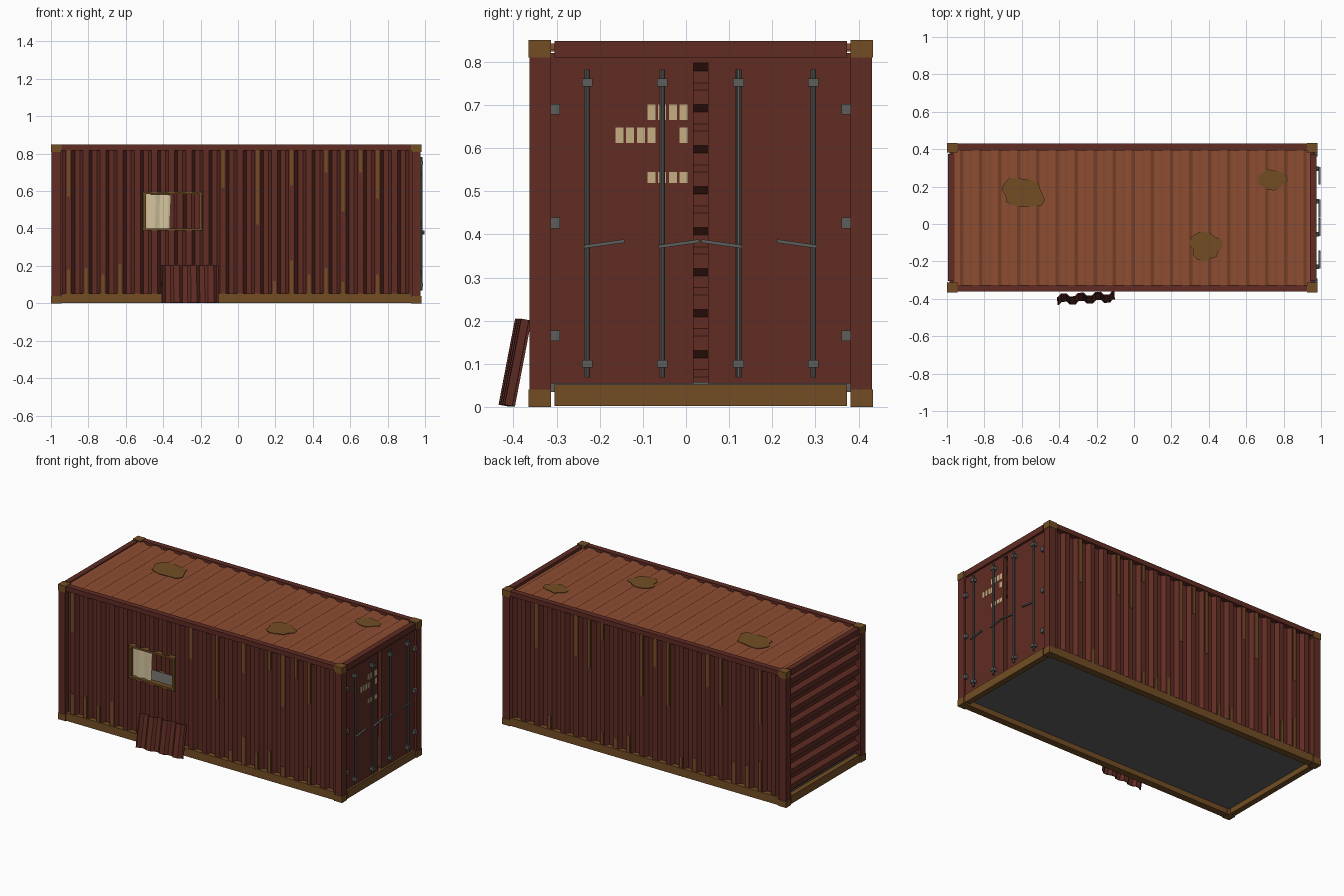
import bpy, bmesh, math, random
from mathutils import Vector

if "Cube" in bpy.data.objects:
    bpy.data.objects.remove(bpy.data.objects["Cube"])

random.seed(4)
YC, HY = 0.034, 0.399            # body centre and half width in y
X0, X1, H = -1.0, 0.98, 0.85


def material(name, r, g, b):
    m = bpy.data.materials.new(name)
    m.diffuse_color = (r, g, b, 1)
    m.use_nodes = True
    m.node_tree.nodes["Principled BSDF"].inputs["Base Color"].default_value = m.diffuse_color
    return m


RED = material("red_paint", 0.115, 0.025, 0.017)
ROOF = material("roof_paint", 0.27, 0.075, 0.032)
RUST = material("rust", 0.17, 0.076, 0.018)
STEEL = material("steel", 0.11, 0.11, 0.105)
FLOOR = material("floor_grey", 0.12, 0.12, 0.115)
CLOTH = material("cloth", 0.66, 0.56, 0.34)
CREAM = material("cream", 0.55, 0.43, 0.22)


def finish(name, bm, mat):
    me = bpy.data.meshes.new(name)
    bm.to_mesh(me)
    bm.free()
    ob = bpy.data.objects.new(name, me)
    bpy.context.collection.objects.link(ob)
    me.materials.append(mat)
    return ob


def box(name, x, y, z, mat):
    """Box from (min, max) pairs."""
    bm = bmesh.new()
    bmesh.ops.create_cube(bm, size=1)
    for v in bm.verts:
        v.co = Vector([r[0] if c < 0 else r[1] for c, r in zip(v.co, (x, y, z))])
    return finish(name, bm, mat)


def corrugate(a, b, p, c0, extra=()):
    """Trapezoid wave breakpoints (u, 0..1) between a and b, crests at c0 + k*p."""
    def wave(u):
        t = abs(((u - c0) / p + 0.5) % 1 - 0.5)
        return min(1, max(0, (0.34 - t) / 0.18))
    us = {a, b, *extra}
    for k in range(-30, 31):
        us |= {c0 + (k + s) * p for s in (-0.34, -0.16, 0.16, 0.34)}
    return [(u, wave(u)) for u in sorted(us) if a <= u <= b]


def sheet(name, pts, levels, place, mat, hole=None, thick=0.006):
    """Sweep a profile over levels; leave out cells inside the hole."""
    bm = bmesh.new()
    g = [[bm.verts.new(place(u, d, v)) for v in levels] for u, d in pts]
    for i in range(len(pts) - 1):
        for j in range(len(levels) - 1):
            u, v = (pts[i][0] + pts[i + 1][0]) / 2, (levels[j] + levels[j + 1]) / 2
            if hole and hole[0] < u < hole[1] and hole[2] < v < hole[3]:
                continue
            bm.faces.new((g[i][j], g[i + 1][j], g[i + 1][j + 1], g[i][j + 1]))
    ob = finish(name, bm, mat)
    s = ob.modifiers.new("thickness", 'SOLIDIFY')
    s.thickness, s.offset = thick, 0
    return ob


# corner posts and castings
for sx, xr, xp in (("left", (X0, -0.945), (-0.997, -0.95)), ("right", (0.925, X1), (0.93, 0.977))):
    for s, side in ((-1, "front"), (1, "back")):
        yr = sorted((YC + s * HY, YC + s * (HY - 0.052)))
        yp = sorted((YC + s * (HY - 0.002), YC + s * (HY - 0.052)))
        box(f"post_{side}_{sx}", xp, yp, (0.04, 0.81), RED)
        for lv, zr in (("bottom", (0, 0.04)), ("top", (0.81, H))):
            box(f"casting_{side}_{sx}_{lv}", xr, yr, zr, RUST)

# rails along the sides and across the ends
for s, side in ((-1, "front"), (1, "back")):
    box(f"bottom_rail_{side}", (-0.945, 0.925), sorted((YC + s * 0.395, YC + s * 0.352)), (0.002, 0.052), RUST)
    box(f"top_rail_{side}", (-0.945, 0.925), sorted((YC + s * 0.396, YC + s * 0.36)), (0.818, 0.848), RED)
for sx, xr in (("left", (-0.995, -0.96)), ("right", (0.94, 0.975))):
    box(f"bottom_rail_{sx}", xr, (-0.305, 0.373), (0.002, 0.052), RUST)
    box(f"top_rail_{sx}", xr, (-0.305, 0.373), (0.81, 0.848), RED)
box("door_header", (0.935, 0.962), (-0.313, 0.381), (0.798, 0.82), RED)

# floor
box("floor", (-0.965, 0.945), (-0.32, 0.388), (0.035, 0.058), FLOOR)

# corrugated side walls, the front one with a cut window
P, C0 = 0.0917, -0.905
WIN = (-0.5, -0.2, 0.395, 0.59)
sheet("wall_front", corrugate(-0.95, 0.93, P, C0, WIN[:2]), (0.048, WIN[2], WIN[3], 0.822),
      lambda u, d, v: (u, YC - 0.362 - 0.024 * d, v), RED, WIN)
sheet("wall_back", corrugate(-0.95, 0.93, P, C0), (0.048, 0.822),
      lambda u, d, v: (u, YC + 0.362 + 0.024 * d, v), RED)

# end wall with horizontal corrugation
sheet("wall_end", corrugate(0.05, 0.815, 0.095, 0.1), (-0.314, 0.382),
      lambda u, d, v: (-0.957 - 0.028 * d, v, u), RED)

# roof sheet
sheet("roof", corrugate(-0.965, 0.945, 0.102, -0.54), (-0.33, 0.398),
      lambda u, d, v: (u, v, 0.827 + 0.012 * d), ROOF)

# rust patches on the roof
for i, (x, y, rx, ry, n) in enumerate(((-0.59, 0.165, 0.13, 0.105, 17), (0.385, -0.12, 0.1, 0.092, 15),
                                       (0.74, 0.235, 0.083, 0.066, 13))):
    bm = bmesh.new()
    ring = []
    for k in range(n):
        a, r = math.tau * k / n, random.uniform(0.68, 1.0)
        ring.append(bm.verts.new((x + rx * r * math.cos(a), y + ry * r * math.sin(a), 0.842)))
    f = bm.faces.new(ring)
    ext = bmesh.ops.extrude_face_region(bm, geom=[f])
    bmesh.ops.translate(bm, vec=(0, 0, 0.003), verts=[e for e in ext["geom"] if isinstance(e, bmesh.types.BMVert)])
    bmesh.ops.recalc_face_normals(bm, faces=bm.faces)
    finish(f"roof_rust_{i}", bm, RUST)

# rust streaks: corrugation index -> end height, from the top and from the bottom
DOWN = {-1: {0: .57, 9: .62, 11: .42, 13: .63, 15: .7, 16: .49, 17: .7, 18: .56},
        1: {1: .48, 4: .52, 5: .61, 8: .42, 9: .64, 10: .43, 13: .71, 14: .51, 15: .56, 18: .54}}
UP = {-1: {0: .18, 1: .19, 2: .155, 3: .21, 12: .12, 13: .23, 14: .155, 15: .19, 16: .115, 18: .155},
      1: {1: .24, 2: .19, 3: .19, 6: .14, 7: .12, 11: .16, 12: .12, 13: .13, 17: .14}}
for s, side in ((-1, "front"), (1, "back")):
    yr = sorted((YC + s * 0.386, YC + s * 0.3915))
    for tag, table in (("upper", DOWN), ("lower", UP)):
        for k, z in table[s].items():
            zr = (z, 0.82) if tag == "upper" else (0.05, z)
            x = C0 + k * P
            box(f"streak_{side}_{tag}_{k}", (x - 0.008, x + 0.008), yr, zr, RUST)

# window frame
fy = (-0.361, -0.325)
for n, z in (("bottom", WIN[2]), ("top", WIN[3])):
    box(f"window_frame_{n}", (-0.511, -0.189), fy, (z - 0.006, z + 0.006), RUST)
for n, x in (("left", WIN[0]), ("right", WIN[1])):
    box(f"window_frame_{n}", (x - 0.007, x + 0.007), fy, WIN[2:], RUST)

# curtain
cur = sheet("curtain", [(i / 12, 0.005 * math.sin(i * 1.05)) for i in range(13)], (0.393, 0.49, 0.584),
            lambda u, d, v: (-0.5 + u * (0.134 + 0.04 * (v - 0.39)), -0.34 + d, v - 0.004 * u),
            CLOTH, thick=0.003)

# cut-out wall panel leaning on the front
panel = sheet("cut_panel", corrugate(-0.154, 0.154, P, 0.02), (0, 0.203),
              lambda u, d, v: (u, 0.008 - 0.017 * d, v), RED)
panel.location = (-0.256, -0.415, 0.003)
panel.rotation_euler = (-0.19, 0, 0.05)

# doors, with a gap between them
box("door_left", (0.945, 0.965), (-0.313, 0.017), (0.054, 0.798), RED)
box("door_right", (0.945, 0.965), (0.051, 0.381), (0.054, 0.798), RED)

# locking bars with brackets and handles
for i, (y, lo, hi, s) in enumerate(((-0.229, -0.237, -0.142, 1), (-0.055, -0.064, 0.031, 1),
                                    (0.122, 0.035, 0.13, -1), (0.295, 0.21, 0.304, -1))):
    bm = bmesh.new()
    bmesh.ops.create_cone(bm, cap_ends=True, segments=10, radius1=0.0068, radius2=0.0068, depth=0.714)
    bar = finish(f"lock_bar_{i}", bm, STEEL)
    bar.location = (0.98, y, 0.425)
    for z in (0.1, 0.752):
        box(f"bar_bracket_{i}_{int(z * 100)}", (0.963, 0.99), (y - 0.0125, y + 0.0125), (z - 0.009, z + 0.009), STEEL)
    h = (hi - lo) / 2
    handle = box(f"lock_handle_{i}", (0.986, 0.997), (-h, h), (-0.004, 0.004), STEEL)
    handle.location = (0, (lo + hi) / 2, 0.378)
    handle.rotation_euler = (s * 0.14, 0, 0)

# hinges
for side, y in (("left", -0.303), ("right", 0.371)):
    for z in (0.165, 0.426, 0.69):
        box(f"hinge_{side}_{int(z * 100)}", (0.962, 0.982), (y - 0.011, y + 0.011), (z - 0.0125, z + 0.0125), STEEL)

# cream marking plates on the left door
for r, (z, hh, cols) in enumerate(((0.683, 0.018, (3, 4, 5, 6)), (0.63, 0.018, (0, 1, 2, 3, 6)),
                                   (0.532, 0.013, (3, 4, 5, 6)))):
    for c in cols:
        y = -0.154 + c * 0.0247
        box(f"marking_plate_{r}_{c}", (0.964, 0.967), (y - 0.0093, y + 0.0093), (z - hh, z + hh), CREAM)
